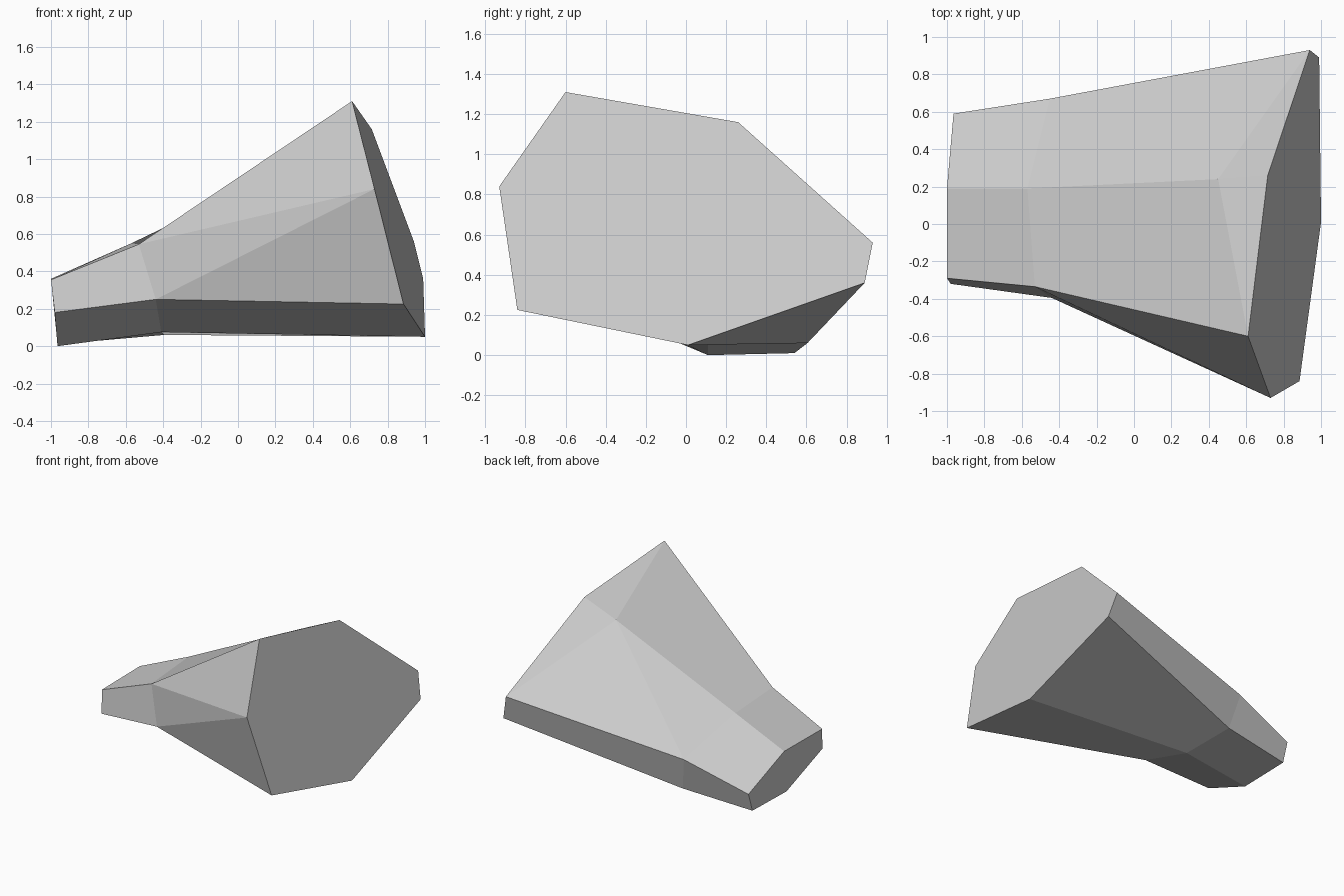
import bpy
import bmesh
from mathutils import Vector

# Remove the default object
default_cube = bpy.data.objects.get("Cube")
if default_cube:
    bpy.data.objects.remove(default_cube, do_unlink=True)


def make_material(name, colour):
    material = bpy.data.materials.new(name)
    material.use_nodes = True
    material.diffuse_color = colour
    shader = material.node_tree.nodes.get("Principled BSDF")
    shader.inputs["Base Color"].default_value = colour
    return material


def add_ring(mesh, points):
    return [mesh.verts.new(Vector(point)) for point in points]


def bridge_rings(mesh, first, second):
    count = len(first)
    for i in range(count):
        j = (i + 1) % count
        mesh.faces.new((first[i], first[j], second[j], second[i]))


body = bmesh.new()

# Small end: six corners, starting at the upper front
small_end = add_ring(body, [
    (-1, -.29, .355), (-1, .19, .36), (-.965, .59, .16),
    (-.965, .54, .01), (-.965, .11, 0), (-.98, -.32, .18)])

# Waist: six corners in the same order
waist = add_ring(body, [
    (-.53, -.335, .545), (-.57, .19, .55), (-.45, .67, .33),
    (-.395, .605, .06), (-.41, .11, .075), (-.44, -.395, .25)])

# Broad end: seven corners, starting at the peak
broad_end = add_ring(body, [
    (.61, -.6, 1.31), (.715, .26, 1.16), (.94, .93, .56), (.99, .89, .36),
    (1, .01, .05), (.885, -.84, .225), (.73, -.93, .84)])

# Ridge corner on the upper back
ridge = body.verts.new((.45, .24, 1.04))

# Neck between the small end and the waist, and both end caps
bridge_rings(body, small_end, waist)
body.faces.new(small_end)
body.faces.new(broad_end)

# Flared facets between the waist and the broad end
upper_front, upper_mid, upper_back, lower_back, lower_mid, lower_front = waist
peak, crest, back_top, back_low, keel, front_low, front_mid = broad_end
facets = [
    (upper_front, peak, ridge, upper_mid),
    (peak, crest, ridge),
    (crest, back_top, ridge),
    (ridge, back_top, upper_back),
    (ridge, upper_back, upper_mid),
    (upper_back, back_top, back_low, lower_back),
    (lower_back, back_low, keel, lower_mid),
    (lower_mid, keel, front_low, lower_front),
    (lower_front, front_low, front_mid),
    (lower_front, front_mid, upper_front),
    (upper_front, front_mid, peak),
]
for facet in facets:
    body.faces.new(facet)

bmesh.ops.recalc_face_normals(body, faces=body.faces[:])

# Finished faceted body
mesh = bpy.data.meshes.new("faceted_body")
body.to_mesh(mesh)
body.free()
mesh.materials.append(make_material("light grey", (.6, .6, .6, 1)))
faceted_body = bpy.data.objects.new("faceted_body", mesh)
bpy.context.collection.objects.link(faceted_body)
